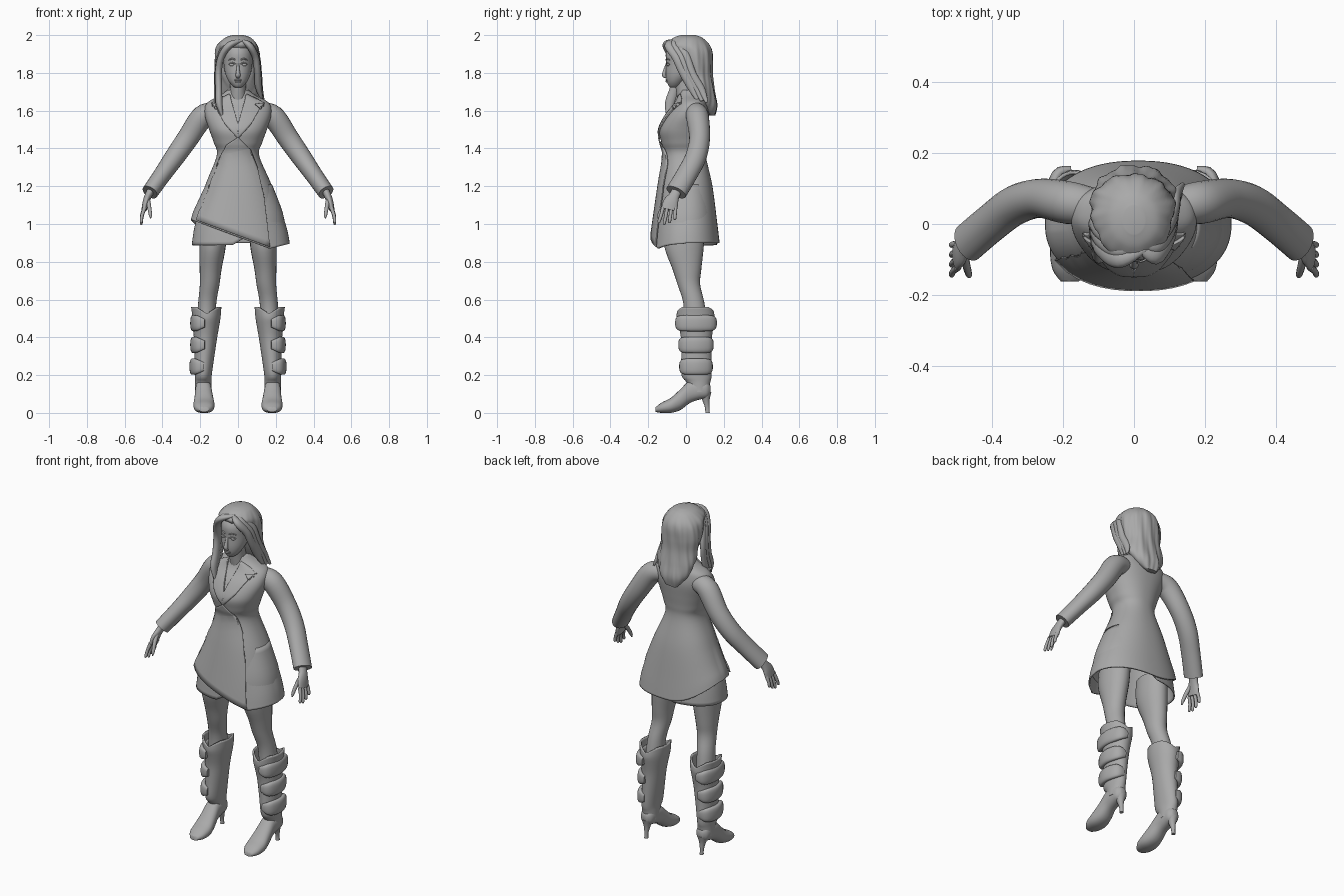
import bpy
import bmesh
from math import sin, cos, pi, atan2, radians
from mathutils import Vector
from mathutils.bvhtree import BVHTree

default_cube = bpy.data.objects.get("Cube")
if default_cube:
    bpy.data.objects.remove(default_cube, do_unlink=True)

clay = bpy.data.materials.new("clay grey")
clay.use_nodes = True
clay.diffuse_color = (.4, .4, .4, 1)
clay.node_tree.nodes["Principled BSDF"].inputs["Base Color"].default_value = (.4, .4, .4, 1)

X, Y, Z = Vector((1, 0, 0)), Vector((0, 1, 0)), Vector((0, 0, 1))


def finish(name, bm, mirror=False, thick=0):
    """Turn a bmesh into a smooth shaded object with its modifiers."""
    bmesh.ops.recalc_face_normals(bm, faces=bm.faces[:])
    mesh = bpy.data.meshes.new(name)
    bm.to_mesh(mesh)
    bm.free()
    mesh.materials.append(clay)
    mesh.shade_smooth()
    mesh.set_sharp_from_angle(angle=radians(50))
    obj = bpy.data.objects.new(name, mesh)
    bpy.context.collection.objects.link(obj)
    if thick:
        obj.modifiers.new("thickness", "SOLIDIFY").thickness = thick
    if mirror:
        obj.modifiers.new("mirror", "MIRROR")
    return obj


def smooth_rows(rows, steps):
    """Run a Catmull-Rom spline through rows of numbers."""
    rows = [Vector(r) for r in rows]
    padded = [rows[0]] + rows + [rows[-1]]
    result = []
    for a, b, c, d in zip(padded, padded[1:], padded[2:], padded[3:]):
        for k in range(steps):
            t = k / steps
            result.append(b + (c - a) * (t / 2) + (a * 2 - b * 5 + c * 4 - d) * (t * t / 2)
                          + (b * 3 - a - c * 3 + d) * (t ** 3 / 2))
    return result + [rows[-1]]


def loft(name, rows, side=Y, normal=None, power=2, seg=24, caps=(True, True),
         warp=None, mirror=False, thick=0, steps=4):
    """Skin oval rings given as x, y, z, radius along side, other radius."""
    rows = smooth_rows(rows, steps)
    centres = [Vector(r[:3]) for r in rows]
    bm = bmesh.new()
    rings = []
    for i, row in enumerate(rows):
        t = normal or (centres[min(i + 1, len(rows) - 1)] - centres[max(i - 1, 0)]).normalized()
        u = (side - t * side.dot(t)).normalized()
        v = t.cross(u)
        ring = []
        for k in range(seg):
            c, s = cos(2 * pi * k / seg), sin(2 * pi * k / seg)
            c = abs(c) ** (2 / power) * (1 if c > 0 else -1)
            s = abs(s) ** (2 / power) * (1 if s > 0 else -1)
            co = centres[i] + u * c * max(row[3], .001) + v * s * max(row[4], .001)
            ring.append(bm.verts.new(warp(co) if warp else co))
        rings.append(ring)
    for low, high in zip(rings, rings[1:]):
        for k in range(seg):
            n = (k + 1) % seg
            bm.faces.new((low[k], low[n], high[n], high[k]))
    for wanted, ring in zip(caps, (rings[0], rings[-1])):
        if wanted:
            bm.faces.new(ring)
    return finish(name, bm, mirror, thick)


def ball(name, place, size, mirror=False):
    bm = bmesh.new()
    bmesh.ops.create_uvsphere(bm, u_segments=16, v_segments=10, radius=1)
    for v in bm.verts:
        v.co = Vector(a * b for a, b in zip(v.co, size)) + Vector(place)
    return finish(name, bm, mirror)


def plate(name, outline, target, lift, mirror=False):
    """Lay a thin cloth panel, drawn as x and z, on the front of a surface."""
    tree = BVHTree.FromPolygons([v.co for v in target.data.vertices],
                                [p.vertices[:] for p in target.data.polygons])
    bm = bmesh.new()
    face = bm.faces.new([bm.verts.new((x, -1, z)) for x, z in outline])
    bmesh.ops.triangulate(bm, faces=[face])
    bmesh.ops.subdivide_edges(bm, edges=bm.edges[:], cuts=11, use_grid_fill=True)
    missed = []
    for v in bm.verts:
        hit = tree.ray_cast(v.co, Y)[0]
        if hit:
            v.co = hit - Y * lift
        else:
            missed.append(v)
    bmesh.ops.delete(bm, geom=missed, context="VERTS")
    return finish(name, bm, mirror, lift)


# Wrap coat with a slanting hem
def coat_hem(co):
    if co.y < 0:
        hem = 1.02 - .366 * (co.x + .24) if co.x < .17 else .87 + (co.x - .17) / 4
    else:
        hem = .9 + .12 * max(0, -co.x / .25) ** 2
    return co + Z * (hem - .9) * max(0, (1.2 - co.z) / .3)


coat = loft("coat", [
    (.012, 0, .9, .262, .178), (.01, 0, 1, .242, .166), (.003, 0, 1.2, .178, .14),
    (0, -.005, 1.36, .113, .11), (0, -.012, 1.43, .128, .118), (0, -.013, 1.5, .153, .127),
    (0, .01, 1.58, .176, .112), (0, .03, 1.64, .165, .084), (0, .035, 1.68, .095, .072),
    (0, .03, 1.71, .056, .06)], X, Z, 2.25, 96, (False, True), coat_hem, thick=.008, steps=6)

plate("coat_flap", [(0, 1.46), (.06, 1.4), (.1, 1.3), (.135, 1.15), (.168, .878),
                    (-.22, 1.02), (-.15, 1.2), (-.09, 1.36), (-.06, 1.42)], coat, .006)
plate("lapels", [(.045, 1.69), (.1, 1.665), (.145, 1.638), (.09, 1.632), (.115, 1.61),
                 (.07, 1.53), (0, 1.45), (0, 1.53)], coat, .009, True)


# Inner skirt layer showing below the raised side
def skirt_hem(co):
    return co + Z * max(0, .06 * min(1, co.x / .1 + .3))


loft("inner_skirt", [(.005, 0, .888, .25, .166), (.005, 0, 1, .232, .156),
                     (0, 0, 1.15, .18, .13)], X, Z, 2.25, 64, (False, False), skirt_hem, thick=.006)

# Sleeves with cuffs
loft("sleeves", [
    (.11, .05, 1.59, .05, .05), (.185, .06, 1.57, .06, .06), (.265, .072, 1.455, .055, .057),
    (.335, .052, 1.355, .056, .053), (.4, .004, 1.262, .056, .047),
    (.466, -.052, 1.168, .057, .044)], mirror=True, steps=6)

# Hands
loft("palms", [(.458, -.045, 1.185, .028, .02), (.475, -.062, 1.15, .028, .019),
               (.488, -.08, 1.115, .04, .017), (.497, -.09, 1.075, .042, .014)], mirror=True)
for i, (finger, length) in enumerate([("index", .08), ("middle", .09), ("ring", .08), ("little", .062)]):
    y = -.122 + .022 * i
    spread = (i - 1.5) * .006 - .012
    loft(finger + "_fingers", [
        (.495, y, 1.085, .01, .011), (.508, y + spread / 2, 1.085 - length / 2, .009, .009),
        (.512, y + spread, 1.085 - length * .9, .008, .008),
        (.511, y + spread, 1.085 - length, .003, .003)], seg=10, mirror=True)
loft("thumbs", [(.478, -.085, 1.135, .014, .012), (.47, -.12, 1.09, .012, .011),
                (.464, -.142, 1.05, .009, .009), (.463, -.148, 1.03, .003, .003)], seg=10, mirror=True)

# Legs
loft("legs", [(.13, -.005, 1, .07, .105), (.135, -.01, .88, .07, .104), (.145, .005, .76, .058, .076),
              (.15, .015, .68, .052, .06), (.163, .042, .58, .048, .056), (.17, .055, .45, .05, .062)],
     X, Z, mirror=True)


# Boots
def boot_rim(co):
    dip = max(0, 1 - abs(co.x - .165) / .06) * max(0, (co.z - .48) / .08)
    return co - Z * .035 * dip


loft("boot_shafts", [
    (.184, .07, .11, .044, .052), (.184, .066, .16, .043, .062), (.184, .056, .2, .045, .08),
    (.178, .055, .3, .053, .08), (.172, .055, .4, .062, .082), (.167, .052, .5, .074, .1),
    (.168, .05, .56, .08, .099)], X, Z, seg=40, caps=(True, False), warp=boot_rim,
    mirror=True, thick=.01)
loft("boot_feet", [
    (.18, -.162, .017, .025, .012), (.18, -.13, .027, .048, .027), (.18, -.08, .04, .056, .04),
    (.181, -.03, .07, .05, .055), (.183, .02, .112, .044, .06), (.184, .07, .122, .043, .052),
    (.184, .11, .122, .037, .044), (.184, .13, .122, .018, .022)], X, Y, 2.3, mirror=True)
loft("boot_heels", [(.184, .1, .11, .034, .034), (.184, .105, .07, .019, .02),
                    (.184, .112, .03, .011, .012), (.184, .114, 0, .011, .012)], X, Z, seg=16, mirror=True)

# Padded straps wrapped round the outer side of each boot
for level, z, inner, half in (("upper", .475, .176, .1), ("middle", .36, .176, .083), ("lower", .245, .18, .078)):
    loft(level + "_boot_pads", [
        (inner, .053 - half, z, .022, .01), (inner + .04, .053 - half * .85, z, .04, .016),
        (inner + .06, .053, z, .043, .017), (inner + .04, .053 + half * .85, z, .04, .016),
        (inner, .053 + half, z, .022, .01)], Z, power=2.6, mirror=True)

# Neck and head
loft("neck", [(0, .025, 1.6, .06, .06), (0, 0, 1.7, .042, .052), (0, -.008, 1.79, .044, .055)], X, Z)
loft("head", [
    (0, -.066, 1.722, .014, .016), (0, -.06, 1.732, .03, .032), (0, -.052, 1.757, .05, .05),
    (0, -.033, 1.795, .067, .074), (0, -.014, 1.85, .076, .091), (0, -.008, 1.91, .076, .097),
    (0, 0, 1.96, .056, .07), (0, 0, 1.98, .02, .03)], X, Z, seg=36)

# Face
loft("nose", [(0, -.1, 1.85, .006, .006), (0, -.111, 1.815, .009, .009), (0, -.116, 1.788, .013, .011),
              (0, -.105, 1.776, .01, .006)], X, seg=12)
ball("upper_lip", (0, -.1, 1.763), (.02, .008, .005), False)
ball("lower_lip", (0, -.099, 1.754), (.017, .009, .006), False)
ball("eyes", (.031, -.093, 1.843), (.015, .009, .008), True)
for part, z, rise, thick in (("eyelids", 1.846, .008, .003), ("eyebrows", 1.868, .007, .004)):
    loft(part, [(.013, -.105, z, thick, thick), (.03, -.101, z + rise, thick, thick),
                (.05, -.086, z, thick / 2, thick / 2)], seg=8, mirror=True)


# Main mass of hair with flowing grooves
def hair_waves(co):
    angle = atan2(co.y - .05, co.x)
    fade = min(1, (2 - co.z) * 12)
    swell = 1 + .03 * fade * sin(9 * angle + 14 * co.z) + .015 * fade * sin(21 * angle)
    return Vector((co.x * swell, .05 + (co.y - .05) * swell, co.z))


loft("hair", [
    (0, .012, 2, .03, .04), (0, .01, 1.985, .07, .078), (-.003, .012, 1.95, .104, .112),
    (-.004, .035, 1.91, .116, .104), (-.005, .05, 1.85, .119, .09), (-.002, .064, 1.78, .112, .076),
    (.002, .092, 1.7, .114, .06), (0, .118, 1.63, .085, .047), (-.005, .138, 1.575, .035, .018)],
    X, Z, seg=80, warp=hair_waves, steps=6)

# Side swept locks framing the face, thinner strands laid beside thick ones
right_path = [(.03, -.07, 1.972), (-.04, -.098, 1.95), (-.086, -.074, 1.89), (-.103, -.05, 1.81),
              (-.102, -.06, 1.72), (-.1, -.085, 1.64), (-.085, -.095, 1.575)]
left_path = [(.02, -.07, 1.972), (.06, -.088, 1.945), (.092, -.05, 1.885), (.103, -.015, 1.81),
             (.108, .03, 1.73), (.125, .06, 1.66)]
for lock, path in (("right_lock", right_path), ("left_lock", left_path)):
    for i, (shift, width) in enumerate(((0, .026), (.025, .022), (.05, .02))):
        last = len(path) - 1
        rows = [(x * (1 + i * .05), y + shift, z + .008 * i * (-1 if k > 2 else .5),
                 width * (.4 if k in (0, last) else 1), width * (.25 if k in (0, last) else .7))
                for k, (x, y, z) in enumerate(path)]
        loft(lock + "_strand", rows, seg=14, steps=6)
